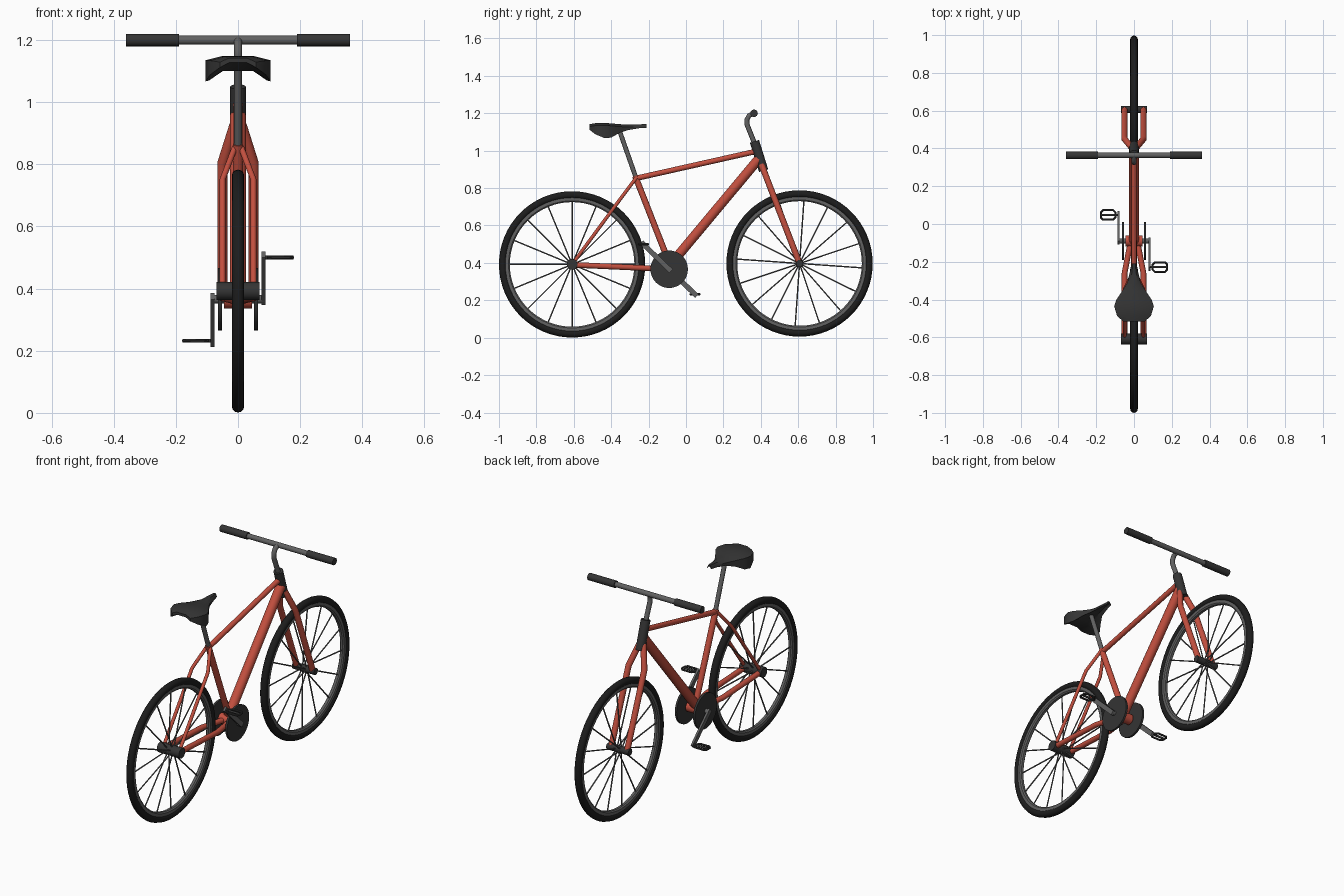
import bpy, bmesh
from math import pi, sin, cos, radians
from mathutils import Vector, Matrix

if "Cube" in bpy.data.objects:
    bpy.data.objects.remove(bpy.data.objects["Cube"])


def material(name, r, g, b):
    m = bpy.data.materials.new(name)
    m.diffuse_color = (r, g, b, 1)
    m.use_nodes = True
    m.node_tree.nodes["Principled BSDF"].inputs["Base Color"].default_value = m.diffuse_color
    return m


RED = material("red_paint", 0.55, 0.08, 0.05)
BLACK = material("black_rubber", 0.012, 0.012, 0.012)
DARK = material("dark_plastic", 0.035, 0.035, 0.035)
METAL = material("grey_metal", 0.12, 0.12, 0.12)


def finish(name, bm, mat, smooth=True):
    bmesh.ops.recalc_face_normals(bm, faces=bm.faces[:])
    me = bpy.data.meshes.new(name)
    bm.to_mesh(me)
    bm.free()
    ob = bpy.data.objects.new(name, me)
    bpy.context.collection.objects.link(ob)
    me.materials.append(mat)
    if smooth:
        bpy.ops.object.select_all(action='DESELECT')
        bpy.context.view_layer.objects.active = ob
        ob.select_set(True)
        bpy.ops.object.shade_smooth_by_angle(angle=radians(40))
    return ob


def tube(name, pts, r, mat, sides=16, closed=False):
    """Round tube swept along a path, mitred at the bends."""
    pts = [Vector(p) for p in pts]
    n = len(pts)
    bm = bmesh.new()
    rings = []
    side = None
    for i, p in enumerate(pts):
        a = pts[(i - 1) % n] if closed or i else None
        b = pts[(i + 1) % n] if closed or i < n - 1 else None
        d_in = (p - a).normalized() if a else (b - p).normalized()
        d_out = (b - p).normalized() if b else d_in
        t = (d_in + d_out).normalized()
        side = (side if side else t.orthogonal())
        side = (side - t * side.dot(t)).normalized()
        up = t.cross(side)
        rings.append([bm.verts.new(p + r * (side * cos(2 * pi * k / sides) + up * sin(2 * pi * k / sides)))
                      for k in range(sides)])
    pairs = list(zip(rings, rings[1:])) + ([(rings[-1], rings[0])] if closed else [])
    for a, b in pairs:
        for k in range(sides):
            j = (k + 1) % sides
            bm.faces.new((a[k], a[j], b[j], b[k]))
    if not closed:
        bm.faces.new(rings[0])
        bm.faces.new(rings[-1])
    return finish(name, bm, mat)


def wheel_ring(name, profile, center, mat, steps=64):
    """Closed (x, radius) profile revolved round the wheel axle."""
    bm = bmesh.new()
    rings = [[bm.verts.new(Vector(center) + Vector((x, r * cos(2 * pi * s / steps), r * sin(2 * pi * s / steps))))
              for x, r in profile] for s in range(steps)]
    n = len(profile)
    for s in range(steps):
        a, b = rings[s], rings[(s + 1) % steps]
        for k in range(n):
            bm.faces.new((a[k], a[(k + 1) % n], b[(k + 1) % n], b[k]))
    return finish(name, bm, mat)


# Wheels: tyre, rim, hub and spokes
R = 0.391
TYRE = [(0.02 * cos(k * pi / 6), R - 0.02 + 0.02 * sin(k * pi / 6)) for k in range(12)]
RIM = [(-0.013, 0.357), (-0.013, 0.34), (-0.007, 0.333), (0.007, 0.333), (0.013, 0.34), (0.013, 0.357)]
REAR, FRONT = (0, -0.609, 0.392), (0, 0.607, 0.397)
for label, c, hub_r, phase in (("rear", REAR, 0.029, 0), ("front", FRONT, 0.019, -4)):
    wheel_ring(label + "_tyre", TYRE, c, BLACK)
    wheel_ring(label + "_rim", RIM, c, METAL)
    tube(label + "_hub", [(-0.07, c[1], c[2]), (0.07, c[1], c[2])], hub_r, DARK, 24)
    for i in range(16):
        a = 2 * pi * i / 16 + radians(phase)
        d = Vector((0, cos(a), sin(a)))
        x = Vector((0.014 if i % 2 else -0.014, 0, 0))
        tube(f"{label}_spoke_{i + 1}", [Vector(c) + x + d * 0.01, Vector(c) + d * 0.34], 0.0038, METAL, 6)

# Frame tubes
BB = (0, -0.09, 0.366)
tube("top_tube", [(0, -0.268, 0.852), (0, 0.378, 0.997)], 0.0145, RED)
tube("down_tube", [(0, -0.088, 0.385), (0, 0.388, 0.955)], 0.026, RED)
tube("seat_tube", [(0, -0.078, 0.37), (0, -0.272, 0.865)], 0.0165, RED)
tube("bottom_bracket", [(-0.045, *BB[1:]), (0.045, *BB[1:])], 0.03, RED, 24)
tube("head_tube", [(0, 0.415, 0.893), (0, 0.366, 1.05)], 0.0255, DARK, 24)
for s, label in ((-1, "left"), (1, "right")):
    tube(label + "_chain_stay", [(s * 0.05, -0.609, 0.39), (s * 0.05, -0.26, 0.374),
                                 (s * 0.016, -0.085, 0.366)], 0.015, RED)
    tube(label + "_seat_stay", [(s * 0.05, -0.609, 0.392), (s * 0.05, -0.345, 0.75),
                                (s * 0.01, -0.266, 0.855)], 0.0095, RED)
    tube(label + "_fork_leg", [(s * 0.05, 0.607, 0.397), (s * 0.05, 0.45, 0.805),
                               (s * 0.012, 0.404, 0.925)], 0.0165, RED)

# Stem, handlebar and grips
tube("stem", [(0, 0.37, 1.03), (0, 0.326, 1.14), (0, 0.325, 1.165), (0, 0.338, 1.188), (0, 0.365, 1.2)],
     0.0135, METAL)
tube("handlebar", [(-0.35, 0.364, 1.2), (0.35, 0.364, 1.2)], 0.0145, METAL)
for s, label in ((-1, "left"), (1, "right")):
    tube(label + "_grip", [(s * 0.19, 0.364, 1.2), (s * 0.36, 0.364, 1.2)], 0.02, DARK)

# Seat post and saddle lofted along y: (y, half width, top, side bottom)
tube("seat_post", [(0, -0.262, 0.84), (0, -0.362, 1.125)], 0.0125, METAL)
stations = [(-0.516, 0.058, 1.142, 1.112), (-0.485, 0.09, 1.147, 1.088), (-0.435, 0.105, 1.148, 1.067),
            (-0.40, 0.093, 1.146, 1.07), (-0.36, 0.066, 1.142, 1.093), (-0.31, 0.035, 1.139, 1.11),
            (-0.25, 0.021, 1.141, 1.12), (-0.21, 0.012, 1.142, 1.122)]
bm = bmesh.new()
loops = []
for y, w, zt, zb in stations:
    arch = zb + 0.4 * (1.15 - zb)
    section = [(-w, zb), (-w, zt - 0.013), (-w * 0.5, zt), (w * 0.5, zt),
               (w, zt - 0.013), (w, zb), (w * 0.5, arch), (-w * 0.5, arch)]
    loops.append([bm.verts.new((x, y, z)) for x, z in section])
for a, b in zip(loops, loops[1:]):
    for k in range(8):
        j = (k + 1) % 8
        bm.faces.new((a[k], a[j], b[j], b[k]))
bm.faces.new(loops[0])
bm.faces.new(loops[-1])
finish("saddle", bm, DARK)

# Crankset: axle, discs, arms and open-frame pedals
tube("crank_axle", [(-0.086, *BB[1:]), (0.086, *BB[1:])], 0.014, METAL)
for s, label in ((-1, "left"), (1, "right")):
    tube(label + "_chain_disc", [(s * 0.052, *BB[1:]), (s * 0.064, *BB[1:])], 0.1, DARK, 48)
    py, pz = BB[1] - s * 0.138, BB[2] + s * 0.134
    bm = bmesh.new()
    bmesh.ops.create_cube(bm, size=1, matrix=Matrix.Translation((s * 0.082, (BB[1] + py) / 2, (BB[2] + pz) / 2))
                          @ Matrix.Rotation(radians(-44), 4, 'X') @ Matrix.Diagonal((0.012, 0.22, 0.027, 1)))
    finish(label + "_crank_arm", bm, METAL, False)
    tube(label + "_pedal_axle", [(s * 0.08, py, pz), (s * 0.178, py, pz)], 0.006, DARK, 10)
    outline = [(0.099, -0.014), (0.11, -0.025), (0.165, -0.025), (0.175, -0.014),
               (0.175, 0.014), (0.165, 0.025), (0.11, 0.025), (0.099, 0.014)]
    tube(label + "_pedal", [(s * x, py + y, pz) for x, y in outline], 0.006, DARK, 8, True)
